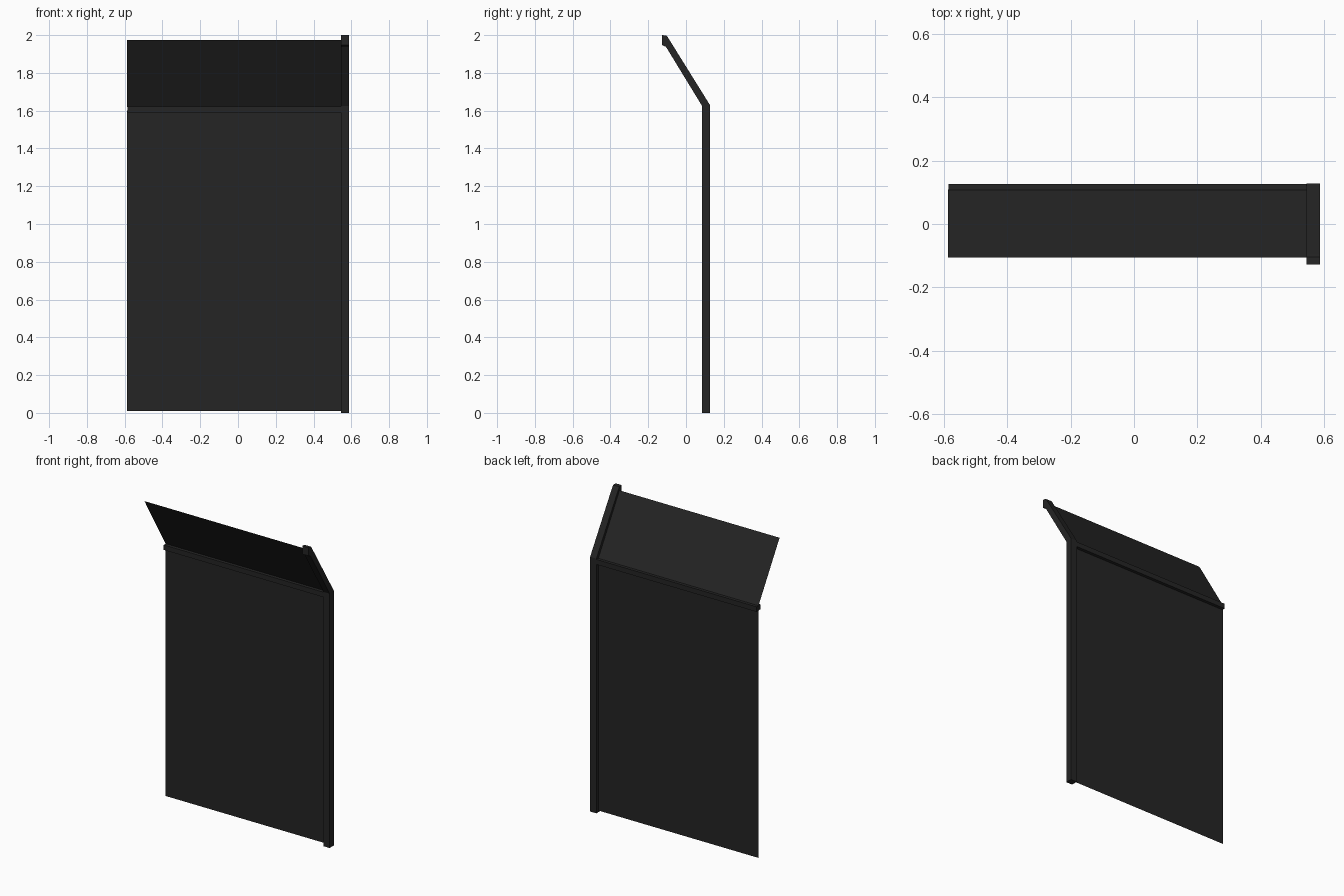
import bpy, bmesh

if "Cube" in bpy.data.objects:
    bpy.data.objects.remove(bpy.data.objects["Cube"])

mat = bpy.data.materials.new("charcoal metal")
mat.diffuse_color = (0.018, 0.018, 0.018, 1)
mat.use_nodes = True
mat.node_tree.nodes["Principled BSDF"].inputs["Base Color"].default_value = mat.diffuse_color


def extrude_profile(name, pts, x0, x1, closed=True):
    """Sweep a (y, z) profile along x; open profiles give thin sheets."""
    bm = bmesh.new()
    a = [bm.verts.new((x0, y, z)) for y, z in pts]
    b = [bm.verts.new((x1, y, z)) for y, z in pts]
    n = len(pts)
    for i in range(n if closed else n - 1):
        j = (i + 1) % n
        bm.faces.new((a[i], a[j], b[j], b[i]))
    if closed:
        bm.faces.new(a[::-1])
        bm.faces.new(b)
    bmesh.ops.recalc_face_normals(bm, faces=bm.faces)
    me = bpy.data.meshes.new(name)
    bm.to_mesh(me)
    bm.free()
    me.materials.append(mat)
    ob = bpy.data.objects.new(name, me)
    bpy.context.collection.objects.link(ob)
    return ob


# Cranked post with a small blunt tip
extrude_profile("post", [(0.085, 0), (0.128, 0), (0.128, 1.628), (-0.096, 1.988),
                         (-0.104, 1.998), (-0.128, 2.0), (-0.128, 1.948),
                         (-0.106, 1.938), (0.085, 1.625)], 0.544, 0.588)

# Horizontal rail at the bend
extrude_profile("rail", [(0.087, 1.59), (0.127, 1.59), (0.127, 1.622),
                         (0.087, 1.622)], -0.586, 0.55)

# Upright sheet and leaning top sheet
extrude_profile("upright_panel", [(0.107, 0.01), (0.107, 1.6)], -0.588, 0.566, False)
extrude_profile("leaning_panel", [(0.109, 1.62), (-0.105, 1.975)], -0.588, 0.566, False)
